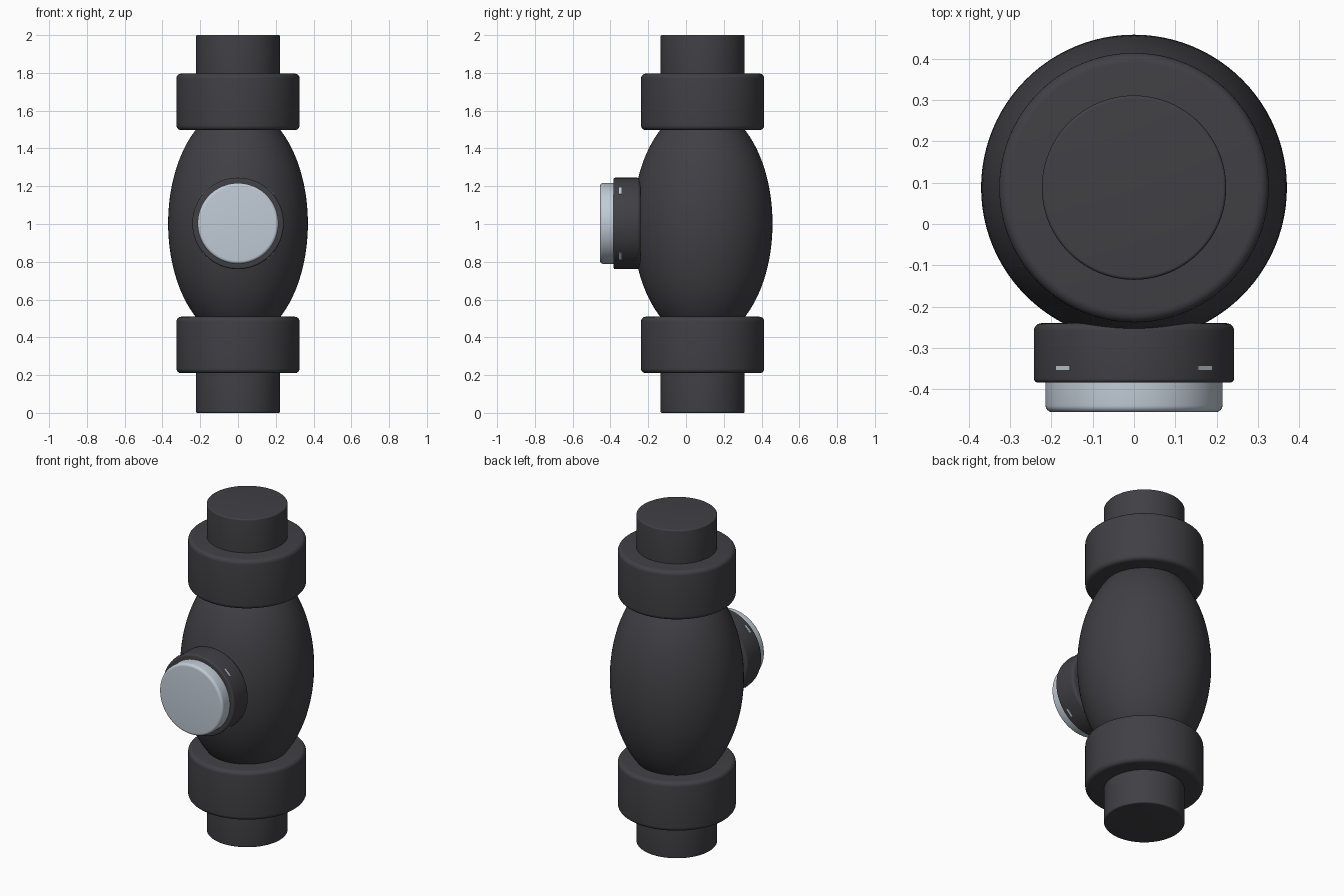
import bpy, bmesh, math
from mathutils import Matrix

cube = bpy.data.objects.get("Cube")
if cube:
    bpy.data.objects.remove(cube, do_unlink=True)

AXIS_Y = 0.088   # vertical axis of the barrel
MID_Z = 1.003
SEGMENTS = 96


def material(name, rgb, roughness):
    mat = bpy.data.materials.new(name)
    mat.use_nodes = True
    mat.diffuse_color = (*rgb, 1)
    bsdf = mat.node_tree.nodes["Principled BSDF"]
    bsdf.inputs["Base Color"].default_value = (*rgb, 1)
    bsdf.inputs["Roughness"].default_value = roughness
    return mat


dark = material("charcoal_plastic", (0.052, 0.050, 0.057), 0.6)
silver = material("pale_silver", (0.53, 0.60, 0.67), 0.5)


def finish(name, bm, mat, matrix):
    bmesh.ops.recalc_face_normals(bm, faces=bm.faces)
    mesh = bpy.data.meshes.new(name)
    bm.to_mesh(mesh)
    bm.free()
    mesh.materials.append(mat)
    obj = bpy.data.objects.new(name, mesh)
    bpy.context.collection.objects.link(obj)
    obj.matrix_world = matrix
    bpy.ops.object.select_all(action="DESELECT")
    obj.select_set(True)
    bpy.context.view_layer.objects.active = obj
    bpy.ops.object.shade_smooth_by_angle(angle=math.radians(35))
    return obj


def lathe(name, profile, mat, matrix):
    """Spin (radius, height) points around local z; ends lie on the axis."""
    bm = bmesh.new()
    verts = [bm.verts.new((r, 0, z)) for r, z in profile]
    edges = [bm.edges.new(pair) for pair in zip(verts, verts[1:])]
    bmesh.ops.spin(bm, geom=verts + edges, cent=(0, 0, 0), axis=(0, 0, 1),
                   angle=math.tau, steps=SEGMENTS, use_duplicate=False)
    bmesh.ops.remove_doubles(bm, verts=bm.verts, dist=1e-5)
    return finish(name, bm, mat, matrix)


def rounded(radius, low, high, round_low, round_high, steps=6):
    """Profile of a cylinder with rounded rims."""
    points = [(0, low)]
    for centre, fillet, start in ((low + round_low, round_low, -90),
                                  (high - round_high, round_high, 0)):
        for i in range(steps + 1):
            a = math.radians(start + 90 * i / steps)
            points.append((radius - fillet + fillet * math.cos(a),
                           centre + fillet * math.sin(a)))
    return points + [(0, high)]


upright = Matrix.Translation((0, AXIS_Y, 0))

# Barrel body: bulging profile between the collars
half = 0.52
bulge = [(0.37 * math.sqrt(1 - (t * half / 0.622) ** 2), MID_Z + t * half)
         for t in (i / 16 - 1 for i in range(33))]
lathe("barrel_body",
      [(0, MID_Z - half)] + bulge + [(0, MID_Z + half)], dark, upright)

# Collars and pipe ends, top and bottom
for side, collar_low, pipe_low, pipe_high in (
        ("lower", 0.21, 0.0, 0.25), ("upper", 1.497, 1.75, 2.0)):
    lathe(side + "_collar",
          rounded(0.326, collar_low, collar_low + 0.299, 0.025, 0.025),
          dark, upright)
    lathe(side + "_pipe_end",
          rounded(0.223, pipe_low, pipe_high, 0.008, 0.008), dark, upright)

# Front button: local z points forward
forward = Matrix.Translation((0, 0, MID_Z)) @ Matrix.Rotation(math.pi / 2, 4, "X")
lathe("button_housing", rounded(0.242, 0.24, 0.384, 0.018, 0.01), dark, forward)
lathe("button_cap", rounded(0.214, 0.36, 0.455, 0.005, 0.016), silver, forward)

# Four small light marks around the housing rim
for i in range(4):
    bm = bmesh.new()
    size = Matrix.Diagonal((0.009, 0.048, 0.012, 1))
    bmesh.ops.create_cube(bm, size=1, matrix=size)
    place = (forward @ Matrix.Rotation(math.radians(45 + 90 * i), 4, "Z")
             @ Matrix.Translation((0.2405, 0, 0.348)))
    finish("rim_mark_%d" % (i + 1), bm, silver, place)
